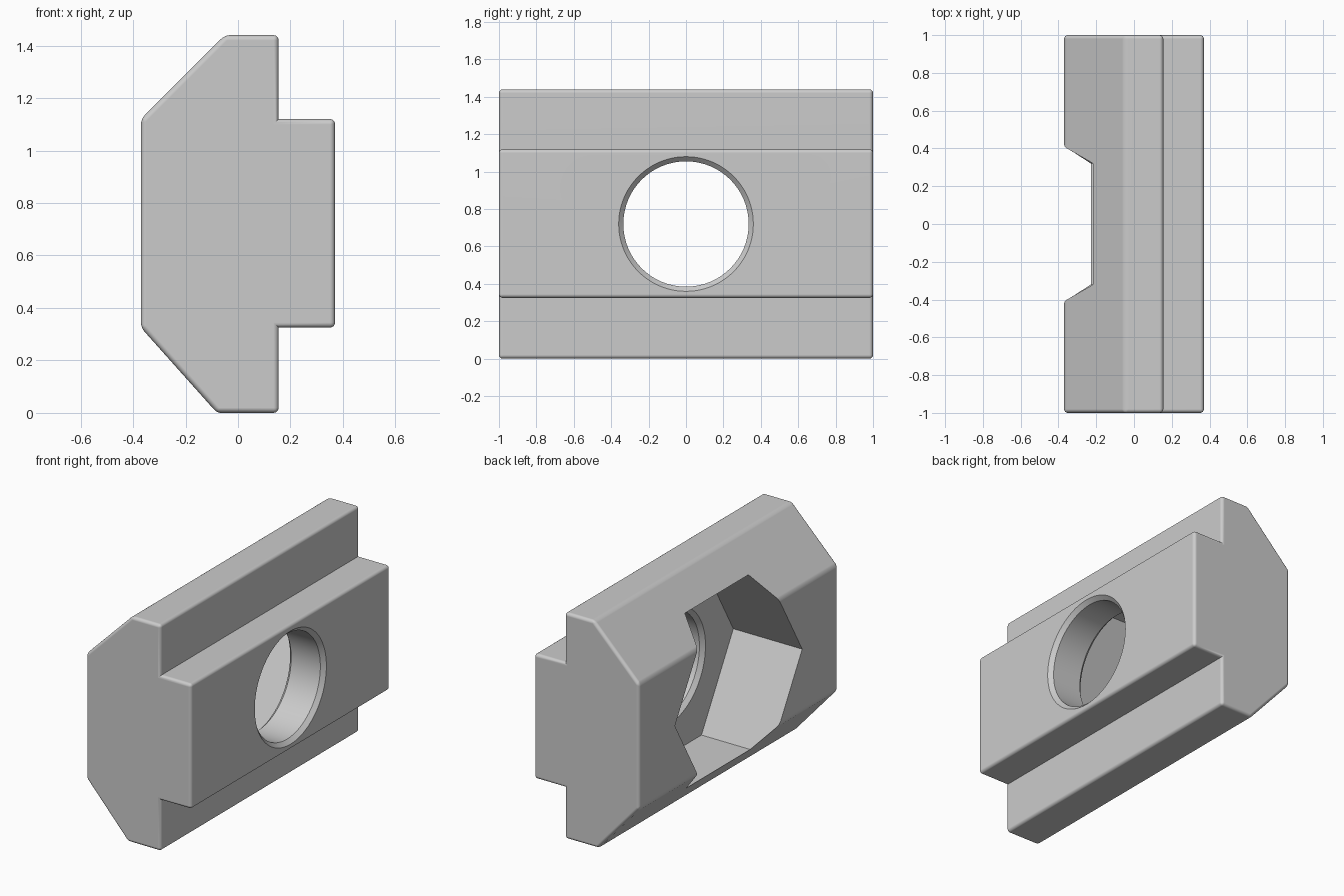
import bpy, bmesh, math
from mathutils import Matrix

cube = bpy.data.objects.get("Cube")
if cube:
    bpy.data.objects.remove(cube, do_unlink=True)

MID_Z = 0.72
FLOOR_X = 0.115   # bottom of the hexagonal pocket
FACE_X = 0.37     # outer face of the narrow rib

steel = bpy.data.materials.new("plain_grey")
steel.use_nodes = True
GREY = (0.6, 0.6, 0.6, 1)
steel.diffuse_color = GREY
steel.node_tree.nodes["Principled BSDF"].inputs["Base Color"].default_value = GREY


def make_object(name, bm):
    bmesh.ops.recalc_face_normals(bm, faces=bm.faces)
    mesh = bpy.data.meshes.new(name)
    bm.to_mesh(mesh)
    bm.free()
    mesh.materials.append(steel)
    obj = bpy.data.objects.new(name, mesh)
    bpy.context.collection.objects.link(obj)
    return obj


def lathe_cutter(name, rings, sides):
    """Closed solid along x from (x, radius) rings, with a vertex on the y axis."""
    bm = bmesh.new()
    loops = []
    for x, r in rings:
        angles = [2 * math.pi * i / sides for i in range(sides)]
        loops.append([bm.verts.new((x, r * math.cos(a), MID_Z + r * math.sin(a)))
                      for a in angles])
    for a, b in zip(loops, loops[1:]):
        for i in range(sides):
            j = (i + 1) % sides
            bm.faces.new((a[i], a[j], b[j], b[i]))
    bm.faces.new(loops[0])
    bm.faces.new(loops[-1])
    return make_object(name, bm)


# Slotted nut body: side profile drawn out along y
profile = [(-0.08, 0), (0.155, 0), (0.155, 0.325), (FACE_X, 0.325),
           (FACE_X, 1.12), (0.155, 1.12), (0.155, 1.44), (-0.05, 1.44),
           (-FACE_X, 1.12), (-FACE_X, 0.325)]
bm = bmesh.new()
end = bm.faces.new([bm.verts.new((x, -1, z)) for x, z in profile])
out = bmesh.ops.extrude_face_region(bm, geom=[end], use_keep_orig=True)
bmesh.ops.translate(bm, vec=(0, 2, 0),
                    verts=[v for v in out["geom"] if isinstance(v, bmesh.types.BMVert)])
bmesh.ops.recalc_face_normals(bm, faces=bm.faces)

# Rounded outer edges; the inner shoulder corners stay sharp
outer = [e for e in bm.edges if e.is_convex]
bmesh.ops.bevel(bm, geom=outer, offset=0.02, segments=4, profile=0.5,
                affect='EDGES', clamp_overlap=True)
body = make_object("slot_nut_body", bm)

# Hexagonal pocket from the wide side, round chamfered hole through the rib
cutters = [
    lathe_cutter("hex_pocket_cutter", [(-0.6, 0.64), (FLOOR_X, 0.64)], 6),
    lathe_cutter("round_hole_cutter",
                 [(FLOOR_X - 0.05, 0.41), (FLOOR_X + 0.025, 0.335),
                  (FACE_X - 0.025, 0.335), (FACE_X + 0.05, 0.41)], 96),
]
for cutter in cutters:
    cutter.hide_render = True
    cut = body.modifiers.new(cutter.name, 'BOOLEAN')
    cut.operation = 'DIFFERENCE'
    cut.solver = 'EXACT'
    cut.object = cutter

# Bake the cuts and drop the cutters
graph = bpy.context.evaluated_depsgraph_get()
body.data = bpy.data.meshes.new_from_object(body.evaluated_get(graph))
body.modifiers.clear()
for cutter in cutters:
    bpy.data.objects.remove(cutter, do_unlink=True)

# Smooth fillets and hole wall, flat large faces
for o in bpy.context.selected_objects:
    o.select_set(False)
body.select_set(True)
bpy.context.view_layer.objects.active = body
bpy.ops.object.shade_smooth_by_angle(angle=math.radians(30))
weighted = body.modifiers.new("flat_face_normals", 'WEIGHTED_NORMAL')
weighted.keep_sharp = True
